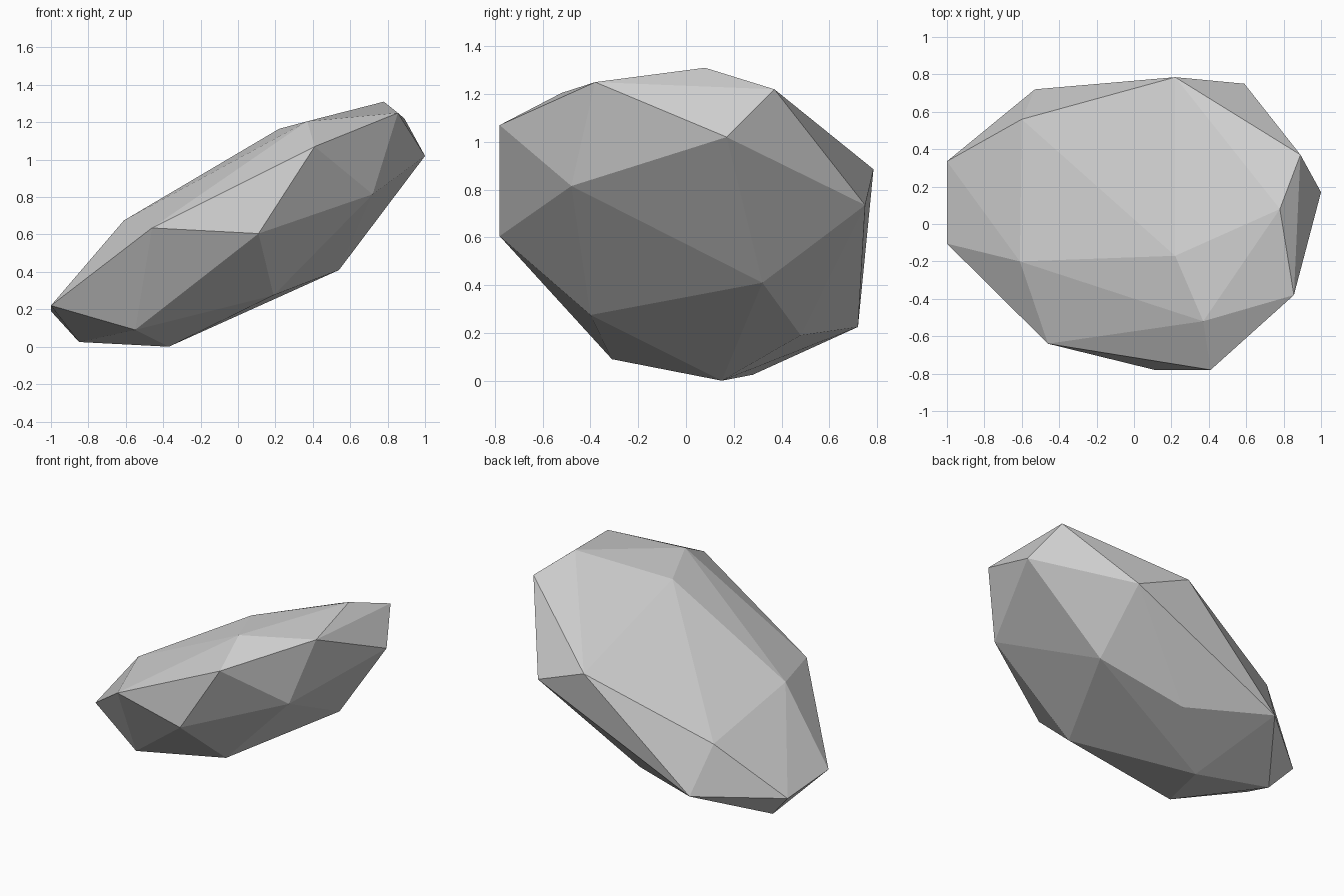
import bpy
import bmesh


def remove_default_cube():
    cube = bpy.data.objects.get("Cube")
    if cube:
        bpy.data.objects.remove(cube, do_unlink=True)


def make_material(name, color):
    material = bpy.data.materials.new(name)
    material.use_nodes = True
    material.diffuse_color = color
    shader = next(n for n in material.node_tree.nodes if n.type == "BSDF_PRINCIPLED")
    shader.inputs["Base Color"].default_value = color
    shader.inputs["Roughness"].default_value = 0.9
    return material


def make_chiselled_stone(name, corner_groups, material):
    """Wrap a tight faceted skin around the corner points."""
    bm = bmesh.new()
    for group in corner_groups:
        for corner in group:
            bm.verts.new(corner)
    hull = bmesh.ops.convex_hull(bm, input=bm.verts[:], use_existing_faces=False)
    leftovers = {g for g in hull["geom_interior"] + hull["geom_unused"]
                 if isinstance(g, bmesh.types.BMVert)}
    bmesh.ops.delete(bm, geom=list(leftovers), context="VERTS")
    bmesh.ops.recalc_face_normals(bm, faces=bm.faces[:])

    mesh = bpy.data.meshes.new(name)
    bm.to_mesh(mesh)
    bm.free()
    mesh.materials.append(material)
    stone = bpy.data.objects.new(name, mesh)
    bpy.context.scene.collection.objects.link(stone)
    return stone


remove_default_cube()
stone_grey = make_material("stone grey", (0.62, 0.62, 0.62, 1))

# Corners of the broad sloping top
top_slope = [(-.61, -.2, .675), (-.6, .56, .54), (.22, -.17, 1.165),
             (.37, -.52, 1.205), (.78, .08, 1.31), (.22, .785, .885)]

# Corners around the rim
rim = [(-1, .335, .19), (-1, -.105, .22), (-.46, -.64, .635),
       (.11, -.78, .605), (.41, -.78, 1.07), (.855, -.38, 1.25),
       (1, .17, 1.02), (.89, .37, 1.22), (.59, .75, .735), (-.53, .72, .225)]

# Corners of the underside
underside = [(-.85, .28, .025), (-.37, .15, 0), (-.55, -.31, .09),
             (.19, -.4, .275), (.72, -.48, .815), (.54, .32, .41), (.01, .48, .19)]

make_chiselled_stone("rock", (top_slope, rim, underside), stone_grey)
